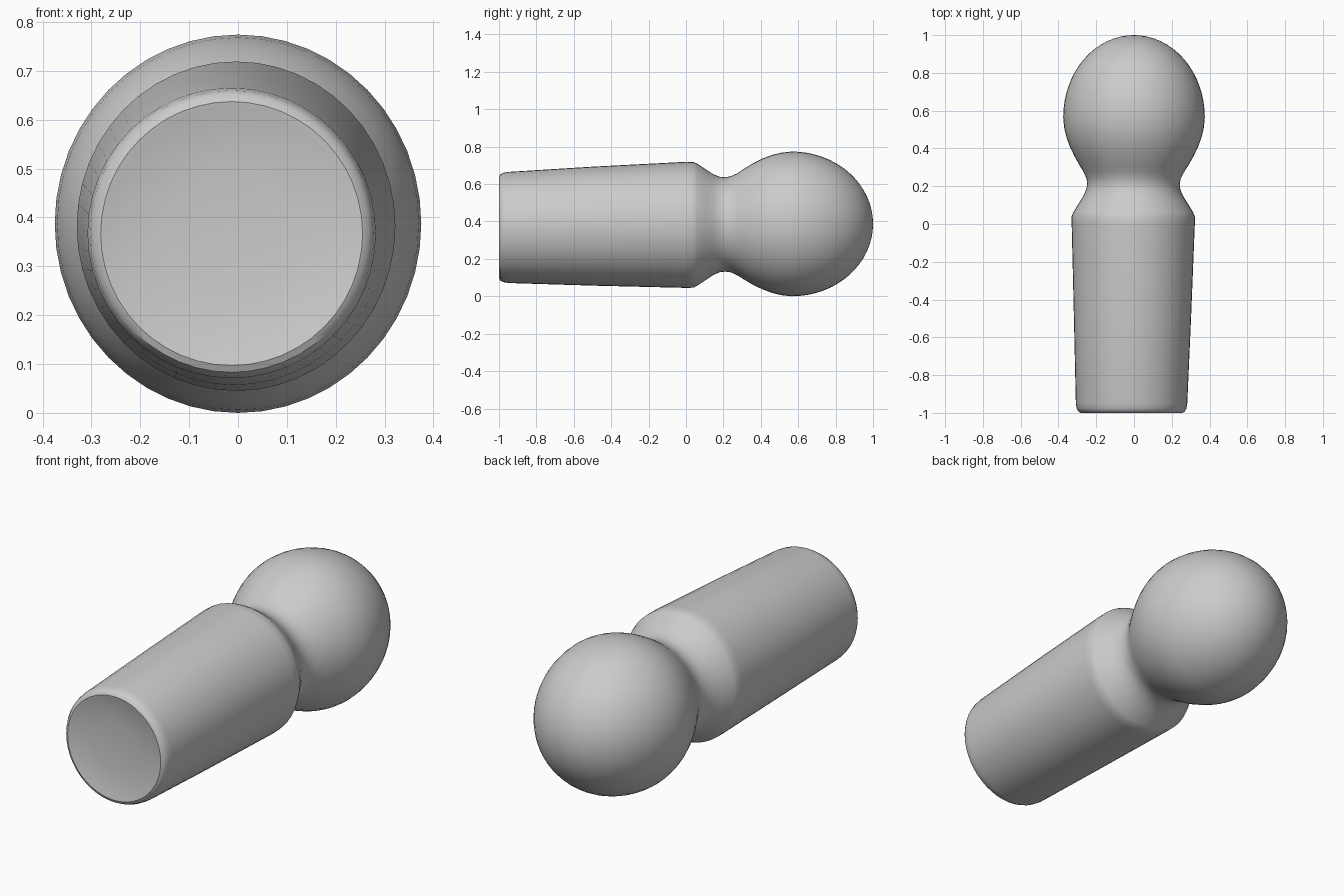
import bpy, bmesh, math

SEGMENTS = 48


def loft_along_y(name, stations):
    """Closed loft; each station is (y, centre x, centre z, radius x, radius z)."""
    bm = bmesh.new()
    rings = []
    for y, cx, cz, rx, rz in stations:
        if rx < 1e-5:
            rings.append([bm.verts.new((cx, y, cz))])
        else:
            angles = [2 * math.pi * i / SEGMENTS for i in range(SEGMENTS)]
            rings.append([bm.verts.new((cx + rx * math.cos(a), y, cz + rz * math.sin(a)))
                          for a in angles])
    for a, b in zip(rings, rings[1:]):
        for i in range(SEGMENTS):
            j = (i + 1) % SEGMENTS
            if len(a) == 1:
                bm.faces.new((a[0], b[j], b[i]))
            elif len(b) == 1:
                bm.faces.new((a[i], a[j], b[0]))
            else:
                bm.faces.new((a[i], a[j], b[j], b[i]))
    bmesh.ops.recalc_face_normals(bm, faces=bm.faces)
    mesh = bpy.data.meshes.new(name)
    bm.to_mesh(mesh)
    bm.free()
    obj = bpy.data.objects.new(name, mesh)
    bpy.context.collection.objects.link(obj)
    bpy.context.view_layer.objects.active = obj
    obj.select_set(True)
    bpy.ops.object.shade_smooth_by_angle(angle=math.radians(35))
    return obj


# Slightly dished end, rounded rim and tapered handle
stations = [
    (-0.975, -0.013, 0.367, 0.0, 0.0),
    (-0.979, -0.013, 0.367, 0.13, 0.13),
    (-0.988, -0.013, 0.367, 0.22, 0.22),
    (-0.997, -0.013, 0.367, 0.255, 0.255),
    (-1.000, -0.013, 0.367, 0.268, 0.270),
    (-0.993, -0.013, 0.367, 0.281, 0.284),
    (-0.978, -0.013, 0.368, 0.290, 0.292),
    (-0.950, -0.013, 0.368, 0.295, 0.297),
    (-0.500, -0.008, 0.375, 0.310, 0.318),
    (0.000, -0.004, 0.382, 0.326, 0.337),
    (0.040, -0.004, 0.382, 0.326, 0.336),
    # Shoulder and waisted neck
    (0.060, -0.004, 0.383, 0.318, 0.326),
    (0.110, -0.004, 0.383, 0.288, 0.293),
    (0.145, -0.004, 0.383, 0.266, 0.270),
    (0.180, -0.004, 0.384, 0.250, 0.255),
    (0.210, -0.003, 0.384, 0.245, 0.252),
    (0.240, -0.002, 0.385, 0.249, 0.257),
    (0.275, -0.001, 0.385, 0.266, 0.273),
    (0.310, 0.0, 0.386, 0.288, 0.296),
    (0.360, 0.0, 0.386, 0.316, 0.326),
    (0.410, 0.0, 0.387, 0.340, 0.350),
    (0.460, 0.0, 0.387, 0.358, 0.369),
    (0.510, 0.0, 0.387, 0.370, 0.381),
]

# Elongated ball end
for i in range(17):
    t = math.pi / 2 * i / 16
    c = math.cos(t) if i < 16 else 0.0
    stations.append((0.565 + 0.435 * math.sin(t), 0.0, 0.387, 0.375 * c, 0.387 * c))

loft_along_y("ball_ended_handle", stations)
